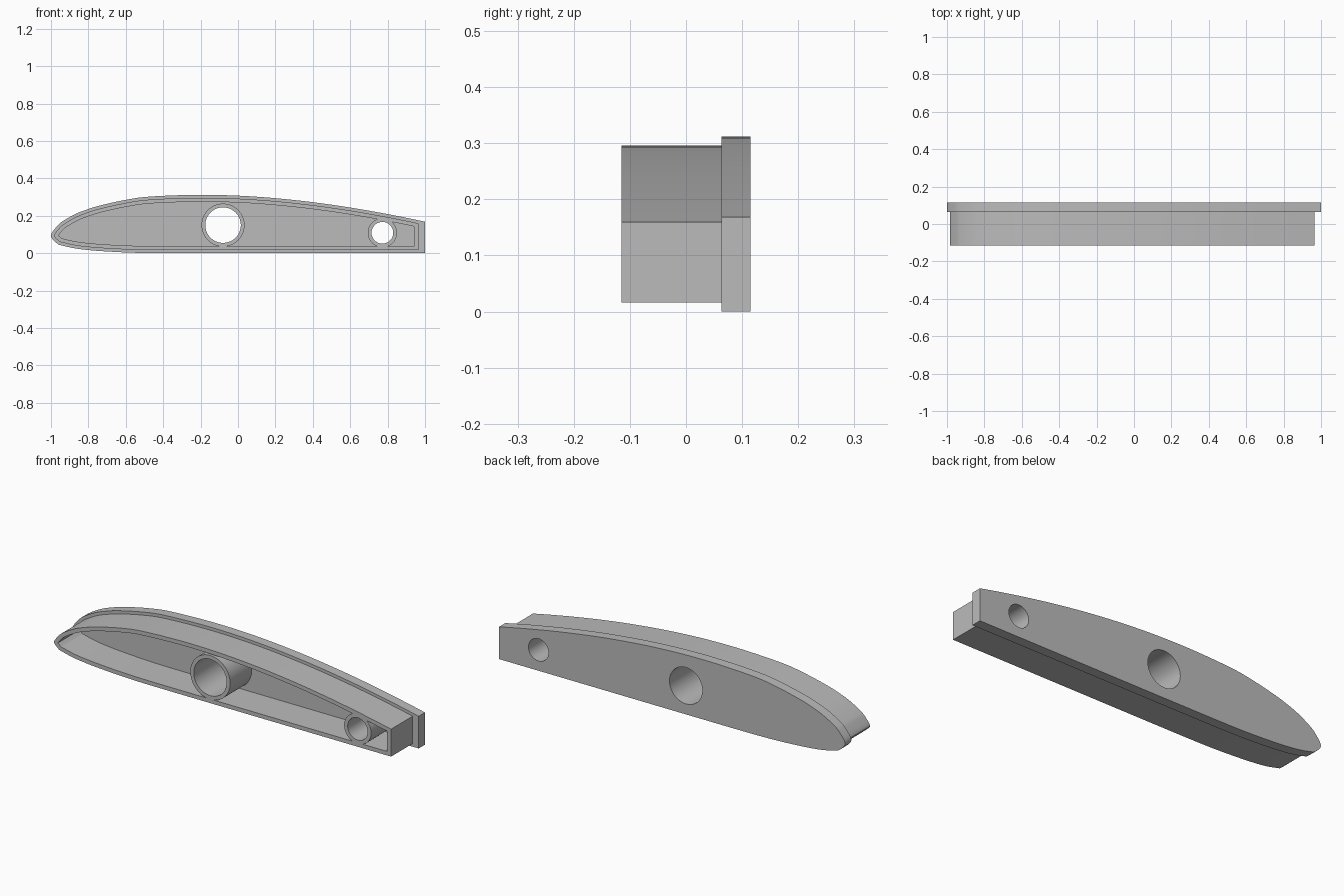
import bpy, bmesh, math
from mathutils import Vector

if "Cube" in bpy.data.objects:
    bpy.data.objects.remove(bpy.data.objects["Cube"])

grey = bpy.data.materials.new("plain grey")
grey.use_nodes = True
colour = (0.5, 0.5, 0.5, 1)
grey.diffuse_color = colour
grey.node_tree.nodes["Principled BSDF"].inputs["Base Color"].default_value = colour

# Flat-bottomed wing section in percent of chord, upper tail round the nose to lower tail
SECTION = [(80, 5.22), (70, 7.35), (60, 9.15), (50, 10.52), (40, 11.4), (30, 11.7),
           (20, 11.36), (15, 10.69), (10, 9.6), (7.5, 8.85), (5, 7.9), (2.5, 6.5),
           (1.25, 5.45), (0, 3.5), (1.25, 1.93), (2.5, 1.47), (5, 0.93), (7.5, 0.63),
           (10, 0.42), (15, 0.15), (20, 0.03), (30, 0), (50, 0), (80, 0)]
CHORD = 2.667
FRONT, STEP, BACK = -0.115, 0.063, 0.115


def smooth_section(steps=5):
    pts = [Vector((p * CHORD / 100 - 1, h * CHORD / 100)) for p, h in SECTION]
    ext = [2 * pts[0] - pts[1]] + pts + [2 * pts[-1] - pts[-2]]
    out = []
    for a, b, c, d in zip(ext, ext[1:], ext[2:], ext[3:]):
        for i in range(steps):
            t = i / steps
            out.append(0.5 * (2 * b + (c - a) * t + (2 * a - 5 * b + 4 * c - d) * t ** 2
                              + (3 * b - a - 3 * c + d) * t ** 3))
    return out + [pts[-1]]


def outline(inset, end):
    """Section moved inward by inset and cut square at x = end."""
    base = smooth_section()
    moved = []
    for i, p in enumerate(base):
        tangent = (base[min(i + 1, len(base) - 1)] - base[max(i - 1, 0)]).normalized()
        q = p + Vector((-tangent.y, tangent.x)) * inset
        if min((q - b).length for b in base) > inset - 0.002:
            moved.append(q)
    result = []
    for a, b in zip(moved, moved[1:]):
        if a.x <= end:
            result.append(a)
        if (a.x - end) * (b.x - end) < 0:
            result.append(a.lerp(b, (end - a.x) / (b.x - a.x)))
    return result


def circle(centre, radius, sides=64):
    return [Vector((centre[0] + radius * math.cos(math.tau * i / sides),
                    centre[1] + radius * math.sin(math.tau * i / sides)))
            for i in range(sides)]


def extrude_loops(name, loops, y0, y1):
    """Solid between y0 and y1; loops after the first are holes."""
    curve = bpy.data.curves.new(name, "CURVE")
    curve.dimensions = "2D"
    curve.fill_mode = "BOTH"
    curve.extrude = (y1 - y0) / 2
    for loop in loops:
        spline = curve.splines.new("POLY")
        spline.points.add(len(loop) - 1)
        for point, p in zip(spline.points, loop):
            point.co = (p.x, p.y, 0, 1)
        spline.use_cyclic_u = True
    obj = bpy.data.objects.new(name, curve)
    bpy.context.collection.objects.link(obj)
    obj.rotation_euler.x = math.pi / 2
    obj.location.y = (y0 + y1) / 2
    bpy.ops.object.select_all(action="DESELECT")
    obj.select_set(True)
    bpy.context.view_layer.objects.active = obj
    bpy.ops.object.convert(target="MESH")
    obj = bpy.context.view_layer.objects.active
    obj.name = name
    bm = bmesh.new()
    bm.from_mesh(obj.data)
    bmesh.ops.remove_doubles(bm, verts=bm.verts, dist=0.00005)
    bmesh.ops.recalc_face_normals(bm, faces=bm.faces)
    bm.to_mesh(obj.data)
    bm.free()
    obj.data.materials.clear()
    obj.data.materials.append(grey)
    bpy.ops.object.shade_smooth_by_angle(angle=math.radians(30))


# Tubes: name, centre, bore radius, outer radius
TUBES = [("main_spar_tube", (-0.08, 0.15), 0.095, 0.115),
         ("rear_spar_tube", (0.772, 0.109), 0.058, 0.078)]

# Closed end plate with the two bores
extrude_loops("end_plate", [outline(0, 1)] + [circle(c, r) for _, c, r, _ in TUBES], STEP, BACK)
# Hollow plug that stands forward of the plate
extrude_loops("plug_wall", [outline(0.016, 0.965), outline(0.037, 0.942)], FRONT, STEP)
# Spar tubes inside the plug
for name, centre, bore, outer in TUBES:
    extrude_loops(name, [circle(centre, outer), circle(centre, bore)], FRONT, STEP)
